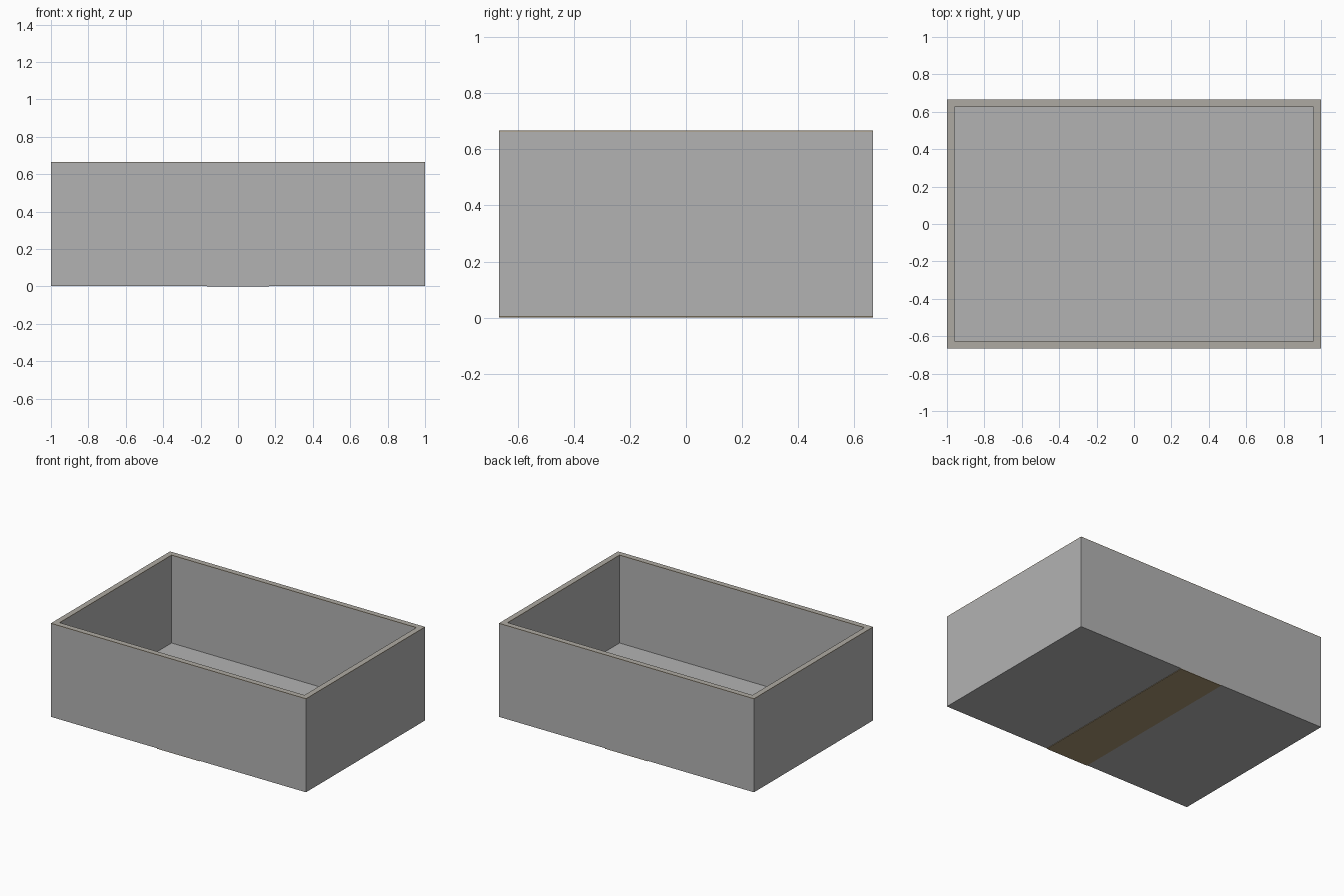
import bpy
import bmesh
from mathutils import Matrix, Vector

if "Cube" in bpy.data.objects:
    bpy.data.objects.remove(bpy.data.objects["Cube"], do_unlink=True)


def material(name, rgb):
    m = bpy.data.materials.new(name)
    m.use_nodes = True
    m.diffuse_color = (*rgb, 1)
    m.node_tree.nodes["Principled BSDF"].inputs["Base Color"].default_value = (*rgb, 1)
    return m


GREY = material("panel grey", (0.45, 0.45, 0.45))
TAN = material("band tan", (0.39, 0.30, 0.17))
PALE = material("rim pale tan", (0.42, 0.40, 0.36))


def box(name, low, high, mat, top=None):
    """Axis-aligned board between two corners, with an optional top colour."""
    low, high = Vector(low), Vector(high)
    bm = bmesh.new()
    bmesh.ops.create_cube(bm, size=1, matrix=Matrix.Translation((low + high) / 2)
                          @ Matrix.Diagonal((*(high - low), 1)))
    bm.normal_update()
    mesh = bpy.data.meshes.new(name)
    mesh.materials.append(mat)
    if top:
        mesh.materials.append(top)
        for f in bm.faces:
            f.material_index = int(f.normal.z > 0.5)
    bm.to_mesh(mesh)
    bm.free()
    obj = bpy.data.objects.new(name, mesh)
    bpy.context.collection.objects.link(obj)


X, Y, H = 1.0, 0.6667, 0.6667   # half width, half depth, height
T = 0.04                        # board thickness
B = 0.0035                      # band thickness
Z0 = B + T                      # top of the base board

# Base board and the strip under its middle
box("base_board", (-X, -Y, B), (X, Y, Z0), GREY)
box("underside_strip", (-0.167, -Y, 0), (0.167, Y, B), TAN)

# Walls, each capped by a thin edge band; side walls run the full depth
walls = {
    "right_wall": ((-X, -Y), (-X + T, Y)),
    "left_wall": ((X - T, -Y), (X, Y)),
    "front_wall": ((-X + T, -Y), (X - T, -Y + T)),
    "back_wall": ((-X + T, Y - T), (X - T, Y)),
}
for name, (a, b) in walls.items():
    box(name, (*a, Z0), (*b, H - B), GREY)
    box(name + "_edge_band", (*a, H - B), (*b, H), TAN, PALE)
